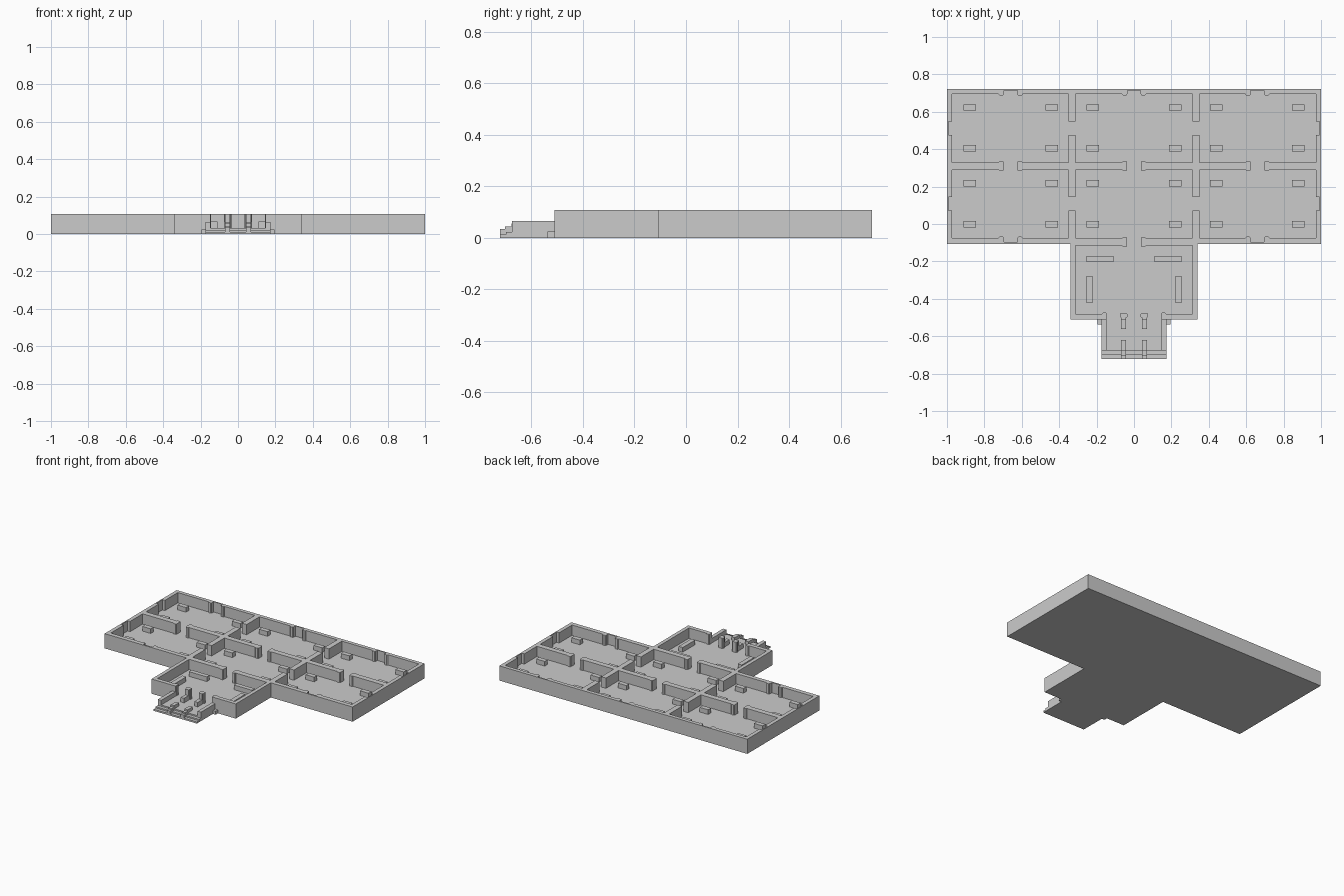
import bpy, bmesh

if "Cube" in bpy.data.objects:
    bpy.data.objects.remove(bpy.data.objects["Cube"])

H, F = 0.107, 0.032          # wall top, floor level


def prism(bm, pts, z0, z1):
    # vertical prism from a counter-clockwise outline
    lo = [bm.verts.new((x, y, z0)) for x, y in pts]
    hi = [bm.verts.new((x, y, z1)) for x, y in pts]
    bm.faces.new(lo[::-1])
    bm.faces.new(hi)
    n = len(pts)
    for i in range(n):
        j = (i + 1) % n
        bm.faces.new((lo[i], lo[j], hi[j], hi[i]))


def box(bm, x0, x1, y0, y1, z0, z1):
    prism(bm, [(x0, y0), (x1, y0), (x1, y1), (x0, y1)], z0, z1)


def jamb(bm, x, y, hx, hy, c=0.005):
    # door jamb with chamfered corners
    prism(bm, [(x - hx + c, y - hy), (x + hx - c, y - hy), (x + hx, y - hy + c),
               (x + hx, y + hy - c), (x + hx - c, y + hy), (x - hx + c, y + hy),
               (x - hx, y + hy - c), (x - hx, y - hy + c)], F - 0.01, H)


def finish(bm, name):
    me = bpy.data.meshes.new(name)
    bmesh.ops.recalc_face_normals(bm, faces=bm.faces)
    bm.to_mesh(me)
    bm.free()
    ob = bpy.data.objects.new(name, me)
    bpy.context.collection.objects.link(ob)
    return ob


def combine(target, other, op):
    m = target.modifiers.new(op, 'BOOLEAN')
    m.operation, m.object, m.solver, m.use_self = op, other, 'EXACT', True
    bpy.context.view_layer.objects.active = target
    bpy.ops.object.modifier_apply(modifier=m.name)
    bpy.data.objects.remove(other)


# T-shaped solid block
bm = bmesh.new()
prism(bm, [(-1, -0.108), (-0.34, -0.108), (-0.34, -0.511), (0.34, -0.511), (0.34, -0.108),
           (1, -0.108), (1, 0.7225), (-1, 0.7225)], 0, H)
building = finish(bm, "walls_and_floor")

# Rooms, doorways and window niches to carve out
T = H + 0.1
rows = [(-0.076, 0.29), (0.33, 0.695)]
bm = bmesh.new()
for y0, y1 in rows:
    for x0, x1 in [(-0.972, -0.351), (-0.313, 0.313), (0.351, 0.972)]:
        box(bm, x0, x1, y0, y1, F, T)
box(bm, -0.313, 0.313, -0.481, -0.116, F, T)
for y in (0.108, 0.511):                      # side doors and side niches
    for s in (-1, 1):
        box(bm, s * 0.332 - 0.03, s * 0.332 + 0.03, y - 0.036, y + 0.036, F, T)
        box(bm, s * 0.972 - 0.02, s * 0.972 + 0.02, y - 0.036, y + 0.036, F, T)
for x in (-0.66, 0, 0.66):                    # middle doors, north and south niches
    box(bm, x - 0.038, x + 0.038, 0.27, 0.35, F, T)
    box(bm, x - 0.036, x + 0.036, 0.68, 0.714, F, T)
    if x:
        box(bm, x - 0.036, x + 0.036, -0.097, -0.06, F, T)
box(bm, -0.038, 0.038, -0.13, -0.06, F, T)
box(bm, -0.147, 0.147, -0.53, -0.47, F, T)
combine(building, finish(bm, "room_cutter"), 'DIFFERENCE')

# Thickened jambs beside doors and niches
bm = bmesh.new()
for x in (-0.66, 0, 0.66):
    for s in (-1, 1):
        jamb(bm, x + s * 0.05, 0.31, 0.0135, 0.026)
        jamb(bm, x + s * 0.05, 0.697, 0.0135, 0.01)
        jamb(bm, x + s * 0.05, -0.096 if x == 0 else -0.078, 0.0135, 0.026 if x == 0 else 0.01)
for s in (-1, 1):
    jamb(bm, s * 0.158, -0.488, 0.0135, 0.014)
combine(building, finish(bm, "door_jambs"), 'UNION')

# Low blocks in the six rooms
bm = bmesh.new()
for cx in (0.22, 0.44, 0.878):
    for cy in (-0.001, 0.217, 0.405, 0.623):
        for s in (-1, 1):
            box(bm, s * cx - 0.034, s * cx + 0.034, cy - 0.017, cy + 0.017, F, 0.066)
finish(bm, "room_blocks")

# Benches in the entrance hall
bm = bmesh.new()
for s in (-1, 1):
    box(bm, s * 0.182 - 0.073, s * 0.182 + 0.073, -0.203, -0.171, F, 0.066)
    box(bm, s * 0.238 - 0.016, s * 0.238 + 0.016, -0.423, -0.279, F, 0.066)
finish(bm, "hall_benches")


def side_profile(name, pts, x0, x1):
    # (y, z) outline extruded along x
    bm = bmesh.new()
    a = [bm.verts.new((x0, y, z)) for y, z in pts]
    b = [bm.verts.new((x1, y, z)) for y, z in pts]
    bm.faces.new(a)
    bm.faces.new(b[::-1])
    for i in range(len(pts)):
        j = (i + 1) % len(pts)
        bm.faces.new((a[i], a[j], b[j], b[i]))
    return finish(bm, name)


# Porch platform with steps
side_profile("porch_steps", [(-0.511, 0), (-0.7225, 0), (-0.7225, 0.012), (-0.699, 0.012),
                             (-0.699, 0.022), (-0.675, 0.022), (-0.675, F), (-0.511, F)],
             -0.174, 0.174)

for s, side in ((-1, "left"), (1, "right")):
    # Porch side wall and small buttress
    bm = bmesh.new()
    box(bm, s * 0.1605 - 0.0135, s * 0.1605 + 0.0135, -0.675, -0.511, F, 0.065)
    box(bm, s * 0.185 - 0.011, s * 0.185 + 0.011, -0.537, -0.511, 0, 0.025)
    finish(bm, side + "_porch_wall")
    # Door post with low front foot
    x = s * 0.055
    side_profile(side + "_door_post", [(-0.482, F), (-0.562, F), (-0.562, 0.065),
                                       (-0.511, 0.065), (-0.511, H), (-0.482, H)],
                 x - 0.0135, x + 0.0135)
    bm = bmesh.new()
    jamb(bm, x, -0.488, 0.019, 0.013)
    finish(bm, side + "_post_jamb")
    # Stepped handrail
    side_profile(side + "_step_rail", [(-0.62, F), (-0.675, F), (-0.675, 0.022), (-0.699, 0.022),
                                       (-0.699, 0.012), (-0.7225, 0.012), (-0.7225, 0.034),
                                       (-0.702, 0.034), (-0.702, 0.043), (-0.677, 0.043),
                                       (-0.677, 0.055), (-0.62, 0.055)], x - 0.0135, x + 0.0135)
